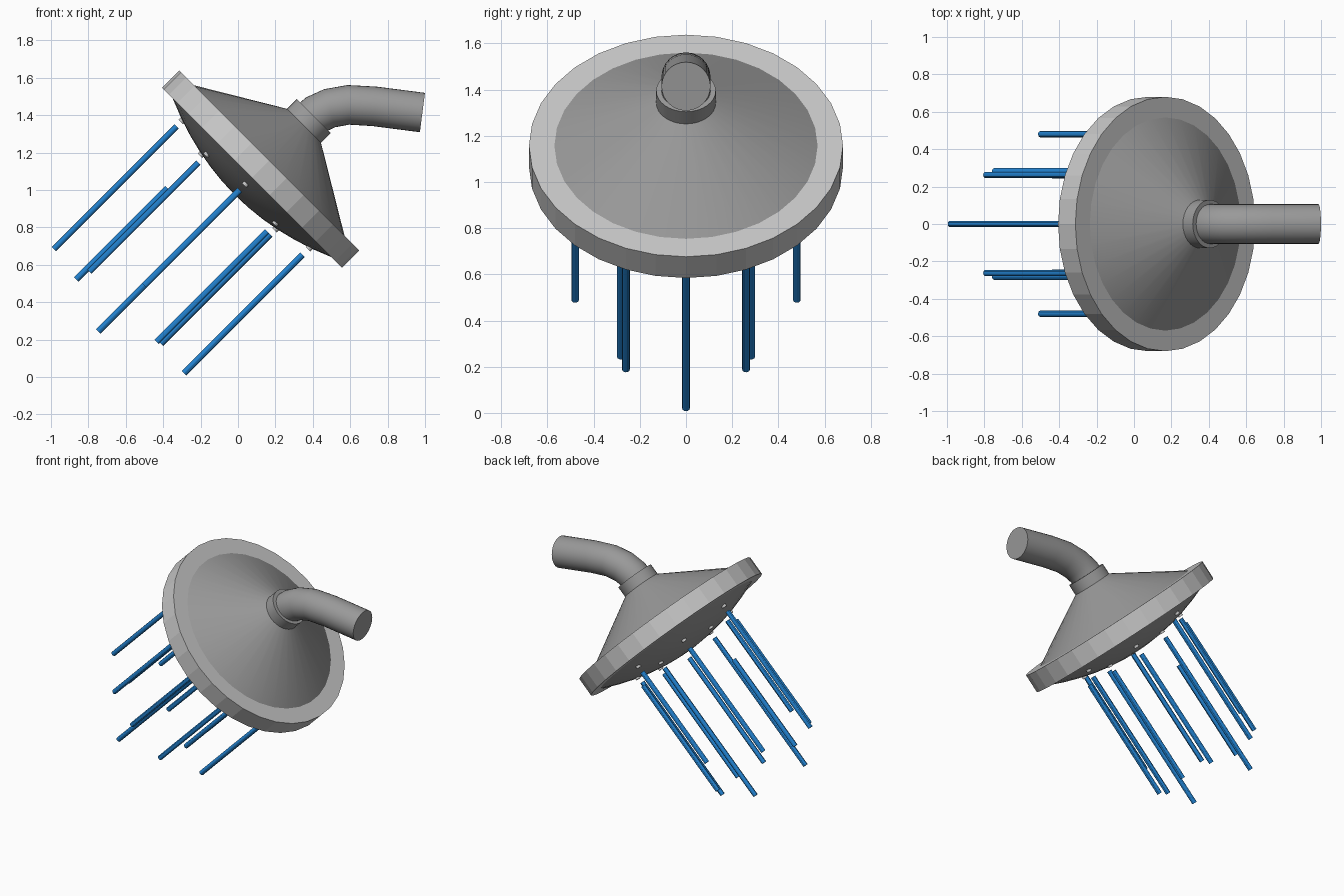
import bpy, bmesh, math
from mathutils import Vector, Matrix

if "Cube" in bpy.data.objects:
    bpy.data.objects.remove(bpy.data.objects["Cube"])

def mat(name, c):
    m = bpy.data.materials.new(name)
    m.diffuse_color = (*c, 1)
    m.use_nodes = True
    m.node_tree.nodes["Principled BSDF"].inputs["Base Color"].default_value = m.diffuse_color
    return m

BODY = mat("mid grey metal", (0.32, 0.32, 0.32))
RIM = mat("light grey metal", (0.57, 0.57, 0.57))
WATER = mat("water blue", (0.016, 0.22, 0.62))

# Head frame: local z runs up the head axis (45 degrees), local x runs up the tilted face
W = Vector((1, 0, 1)).normalized()
V = Vector((-1, 0, 1)).normalized()
Y = Vector((0, 1, 0))
BASE = Vector((0.075, 0, 1.065))
HEAD = Matrix.Translation(BASE) @ Matrix((V, Y, W)).transposed().to_4x4()

def finish(name, bm, material, smooth=None):
    bmesh.ops.recalc_face_normals(bm, faces=bm.faces)
    me = bpy.data.meshes.new(name)
    bm.to_mesh(me)
    bm.free()
    me.materials.append(material)
    ob = bpy.data.objects.new(name, me)
    bpy.context.collection.objects.link(ob)
    if smooth:
        bpy.ops.object.select_all(action='DESELECT')
        ob.select_set(True)
        bpy.context.view_layer.objects.active = ob
        bpy.ops.object.shade_smooth_by_angle(angle=math.radians(smooth))
    return ob

def lathe(name, profile, material, sides=32, closed=False, smooth=None, offset=(0, 0)):
    """Revolve (radius, height) points round the head axis."""
    bm = bmesh.new()
    rings = []
    for r, h in profile:
        if r == 0:
            rings.append([bm.verts.new((offset[0], offset[1], h))] * sides)
        else:
            rings.append([bm.verts.new((offset[0] + r * math.cos(2 * math.pi * i / sides),
                                        offset[1] + r * math.sin(2 * math.pi * i / sides), h))
                          for i in range(sides)])
    pairs = list(zip(rings, rings[1:])) + ([(rings[-1], rings[0])] if closed else [])
    for a, b in pairs:
        for i in range(sides):
            j = (i + 1) % sides
            quad = list(dict.fromkeys((a[i], a[j], b[j], b[i])))
            bm.faces.new(quad)
    bm.transform(HEAD)
    return finish(name, bm, material, smooth)

T = 0.13    # rim thickness
# Rim ring, cone back and collar
lathe("rim", [(0.55, 0), (0.68, 0), (0.68, T), (0.55, T)], RIM, closed=True)
lathe("cone_back", [(0.57, T), (0.12, T + 0.268)], BODY, smooth=30)
lathe("collar", [(0, T + 0.25), (0.129, T + 0.25), (0.129, T + 0.337), (0, T + 0.337)], BODY, smooth=30)

# Domed spray face
DOME_R, DOME_H = 0.6, 0.13
def dome(r):
    return -DOME_H * (1 - (r / DOME_R) ** 2)
lathe("spray_face", [(DOME_R * k / 6, dome(DOME_R * k / 6)) for k in range(7)], BODY, smooth=30)

# Curved supply pipe, swept in the xz plane
path = [(0.375, 1.365), (0.42, 1.405), (0.49, 1.437), (0.59, 1.455), (0.73, 1.447), (0.986, 1.414)]
path = [Vector((x, 0, z)) for x, z in path]
bm = bmesh.new()
rings, N, R = [], 32, 0.106
for k, p in enumerate(path):
    d = (path[min(k + 1, len(path) - 1)] - path[max(k - 1, 0)]).normalized()
    n = Y.cross(d)
    rings.append([bm.verts.new(p + R * (math.cos(2 * math.pi * i / N) * Y +
                                        math.sin(2 * math.pi * i / N) * n)) for i in range(N)])
for a, b in zip(rings, rings[1:]):
    for i in range(N):
        bm.faces.new((a[i], a[(i + 1) % N], b[(i + 1) % N], b[i]))
bm.faces.new(rings[0])
bm.faces.new(rings[-1])
finish("supply_pipe", bm, BODY, 30)

# Nozzles and water jets: (up the face, sideways, start, end) along the axis
jets = [(0.48, 0, -0.09, -1.018), (-0.482, 0, -0.10, -0.997),
        (0.28, 0, -0.36, -1.049), (-0.283, 0, -0.146, -0.971)]
for s in (-1, 1):
    jets += [(0, 0.48 * s, -0.093, -0.815), (0, 0.282 * s, -0.146, -1.163),
             (0.26, 0.262 * s, -0.146, -0.970), (-0.26, 0.26 * s, -0.146, -0.981)]
for k, (v, y, a, b) in enumerate(jets, 1):
    h = dome(math.hypot(v, y))
    lathe(f"nozzle_{k}", [(0, h + 0.02), (0.017, h + 0.02), (0.017, h - 0.012), (0, h - 0.012)],
          RIM, sides=12, offset=(v, y))
    lathe(f"water_jet_{k}", [(0, a), (0.0165, a), (0.0165, b), (0, b)],
          WATER, sides=12, smooth=30, offset=(v, y))
